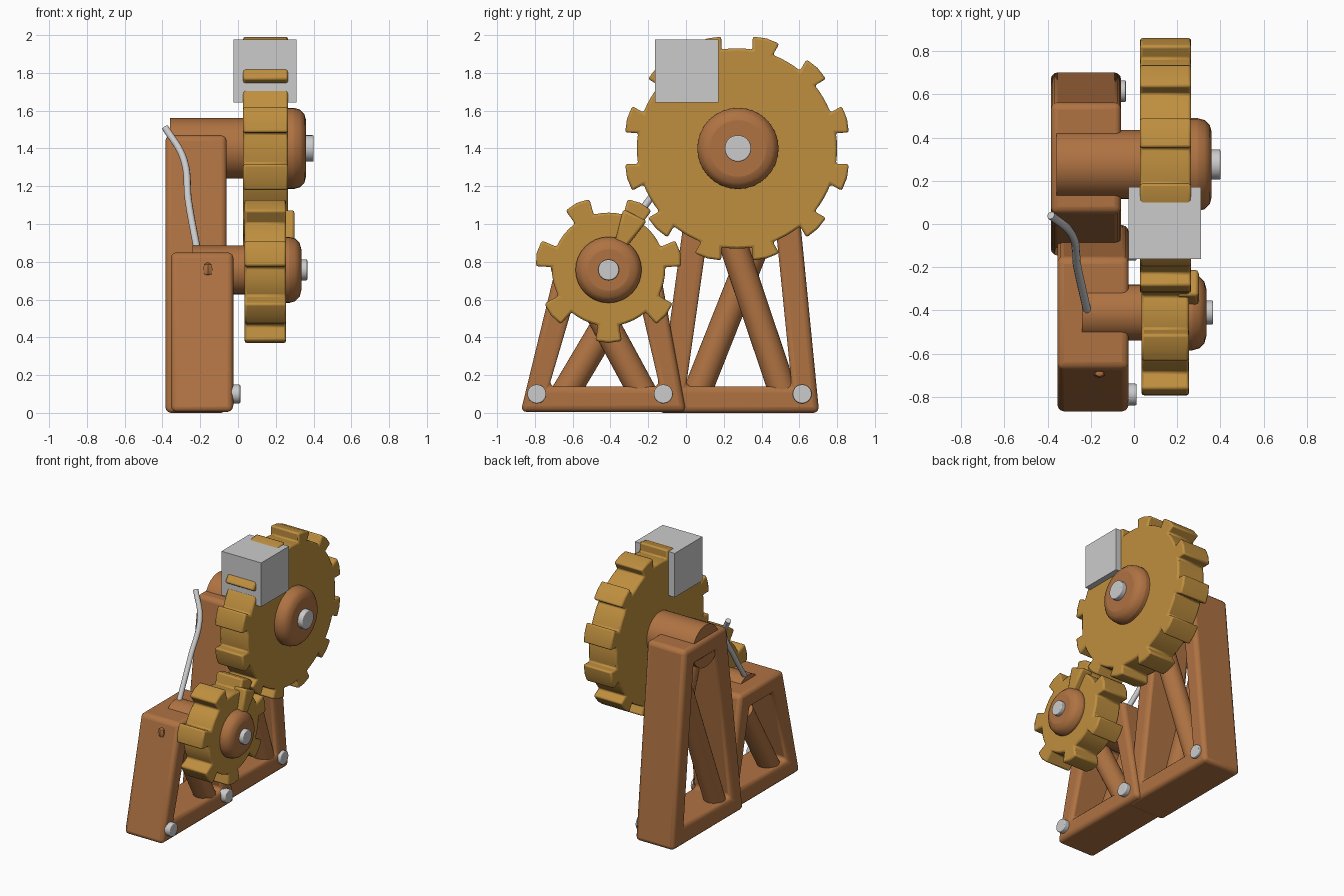
import bpy, bmesh, math
from mathutils import Vector

if "Cube" in bpy.data.objects:
    bpy.data.objects.remove(bpy.data.objects["Cube"], do_unlink=True)


def material(name, rgb):
    m = bpy.data.materials.new(name)
    m.use_nodes = True
    m.diffuse_color = (*rgb, 1)
    m.node_tree.nodes["Principled BSDF"].inputs["Base Color"].default_value = (*rgb, 1)
    return m


GOLD = material("golden wood", (0.52, 0.275, 0.05))
WOOD = material("brown wood", (0.43, 0.17, 0.055))
GREY = material("light grey", (0.6, 0.6, 0.6))


def finish(name, bm, mat, bevel=0, segments=3):
    """Turn a bmesh into a smooth-shaded object with an optional bevel."""
    bmesh.ops.recalc_face_normals(bm, faces=bm.faces)
    mesh = bpy.data.meshes.new(name)
    bm.to_mesh(mesh)
    bm.free()
    mesh.materials.append(mat)
    ob = bpy.data.objects.new(name, mesh)
    bpy.context.collection.objects.link(ob)
    if bevel:
        mod = ob.modifiers.new("Bevel", "BEVEL")
        mod.width, mod.segments = bevel, segments
        mod.limit_method, mod.angle_limit = "ANGLE", math.radians(30)
    bpy.ops.object.select_all(action="DESELECT")
    ob.select_set(True)
    bpy.context.view_layer.objects.active = ob
    bpy.ops.object.shade_smooth_by_angle(angle=math.radians(35))
    return ob


def rod(name, a, b, radius, mat, bevel=0, sides=32):
    a, b = Vector(a), Vector(b)
    bm = bmesh.new()
    bmesh.ops.create_cone(bm, cap_ends=True, segments=sides, radius1=radius,
                          radius2=radius, depth=(b - a).length)
    turn = (b - a).to_track_quat("Z", "Y").to_matrix().to_4x4()
    turn.translation = (a + b) / 2
    bm.transform(turn)
    return finish(name, bm, mat, bevel)


def plate(name, points, x0, x1, mat, bevel, segments=2):
    """Extrude a (y, z) outline along x."""
    bm = bmesh.new()
    face = bm.faces.new([bm.verts.new((x0, y, z)) for y, z in points])
    new = bmesh.ops.extrude_face_region(bm, geom=[face])["geom"]
    bmesh.ops.translate(bm, vec=(x1 - x0, 0, 0),
                        verts=[v for v in new if isinstance(v, bmesh.types.BMVert)])
    return finish(name, bm, mat, bevel, segments)


def frame(name, outer, inner, x0, x1):
    """Trapezoid frame: outer and inner four-corner loops, joined into a ring."""
    bm = bmesh.new()
    rings = [[bm.verts.new((x, y, z)) for y, z in loop]
             for x, loop in ((x0, outer), (x1, outer), (x1, inner), (x0, inner))]
    for r in range(4):
        here, there = rings[r], rings[(r + 1) % 4]
        for i in range(4):
            j = (i + 1) % 4
            bm.faces.new((here[i], here[j], there[j], there[i]))
    return finish(name, bm, WOOD, 0.03)


def gear(name, cy, cz, root, tip, teeth, phase, half_root, half_tip, x0, x1):
    pts = []
    step = 360 / teeth

    def add(angle, radius):
        t = math.radians(angle)
        pts.append((cy + radius * math.cos(t), cz + radius * math.sin(t)))

    for i in range(teeth):
        a = phase + i * step
        add(a - half_root, root)
        add(a - half_tip, tip - 0.005)
        add(a, tip)
        add(a + half_tip, tip - 0.005)
        add(a + half_root, root)
        gap = step - 2 * half_root
        for k in range(1, 4):
            add(a + half_root + gap * k / 4, root)
    return plate(name, pts, x0, x1, GOLD, 0.012)


# Supporting frames
frame("tall_frame", [(-0.15, 0), (0.705, 0), (0.56, 1.47), (0.05, 1.47)],
      [(0.0, 0.14), (0.56, 0.14), (0.44, 1.33), (0.17, 1.33)], -0.385, -0.06)
frame("short_frame", [(-0.875, 0.005), (0.0, 0.005), (-0.155, 0.85), (-0.67, 0.85)],
      [(-0.725, 0.14), (-0.14, 0.14), (-0.275, 0.72), (-0.555, 0.72)], -0.355, -0.025)

# Crossed braces inside the frames
rod("tall_brace_outer", (-0.14, 0.53, 0.06), (-0.14, 0.14, 1.22), 0.075, WOOD)
rod("tall_brace_inner", (-0.29, 0.04, 0.06), (-0.29, 0.46, 1.12), 0.075, WOOD)
rod("short_brace_outer", (-0.11, -0.21, 0.07), (-0.11, -0.53, 0.66), 0.075, WOOD)
rod("short_brace_inner", (-0.26, -0.66, 0.07), (-0.26, -0.31, 0.66), 0.075, WOOD)

# Gears
gear("large_gear", 0.27, 1.4, 0.53, 0.603, 12, 15, 6, 7, 0.027, 0.265)
gear("small_gear", -0.41, 0.76, 0.3, 0.39, 7, 270, 10.5, 10.5, 0.035, 0.255)

# Raised peg on one tooth of the small gear
t = math.radians(64)
along, across = Vector((math.cos(t), math.sin(t))), Vector((-math.sin(t), math.cos(t)))
centre = Vector((-0.41, 0.76))
peg = [centre + along * r + across * w
       for r, w in ((0.15, -0.035), (0.32, -0.07), (0.32, 0.07), (0.15, 0.035))]
plate("gear_peg", peg, 0.2, 0.3, GOLD, 0.015)

# Axles, rounded hubs and axle bolts
for size, y, z, back, r, hub_r, hub_x, bolt_r, bolt_x in (
        ("large", 0.275, 1.4, -0.36, 0.16, 0.215, 0.36, 0.07, 0.4),
        ("small", -0.41, 0.757, -0.24, 0.13, 0.175, 0.335, 0.055, 0.367)):
    rod(size + "_axle", (back, y, z), (0.2, y, z), r, WOOD)
    rod(size + "_hub", (0.13, y, z), (hub_x, y, z), hub_r, WOOD, 0.065)
    rod(size + "_axle_bolt", (hub_x - 0.06, y, z), (bolt_x, y, z), bolt_r, GREY, 0.006)

# Base bolts
for name, x, y in (("front_bolt", 0.012, -0.79), ("middle_bolt", 0.012, -0.12),
                   ("rear_bolt", -0.038, 0.615)):
    rod(name, (x - 0.09, y, 0.1), (x, y, 0.1), 0.05, GREY, 0.006)

# Faceted wooden knots on the front legs
for name, place, size in (("tall_knot", (-0.19, 0.068, 1.265), (0.043, 0.035, 0.06)),
                          ("short_knot", (-0.16, -0.69, 0.76), (0.03, 0.025, 0.037))):
    bm = bmesh.new()
    bmesh.ops.create_uvsphere(bm, u_segments=6, v_segments=4, radius=1)
    bmesh.ops.scale(bm, vec=size, verts=bm.verts)
    bmesh.ops.translate(bm, vec=place, verts=bm.verts)
    finish(name, bm, WOOD)

# Block around the top of the large gear
plate("grey_block", [(-0.163, 1.642), (0.172, 1.642), (0.172, 1.977), (-0.163, 1.977)],
      -0.025, 0.31, GREY, 0)

# Bent cable between the two frames
path = [(-0.385, 0.04, 1.51), (-0.29, -0.045, 1.35), (-0.262, -0.2, 1.12), (-0.215, -0.41, 0.86)]
curve = bpy.data.curves.new("cable", "CURVE")
curve.dimensions = "3D"
curve.bevel_depth, curve.bevel_resolution, curve.use_fill_caps = 0.019, 3, True
spline = curve.splines.new("BEZIER")
spline.bezier_points.add(len(path) - 1)
for point, co in zip(spline.bezier_points, path):
    point.co = co
    point.handle_left_type = point.handle_right_type = "AUTO"
curve.materials.append(GREY)
bpy.context.collection.objects.link(bpy.data.objects.new("cable", curve))
